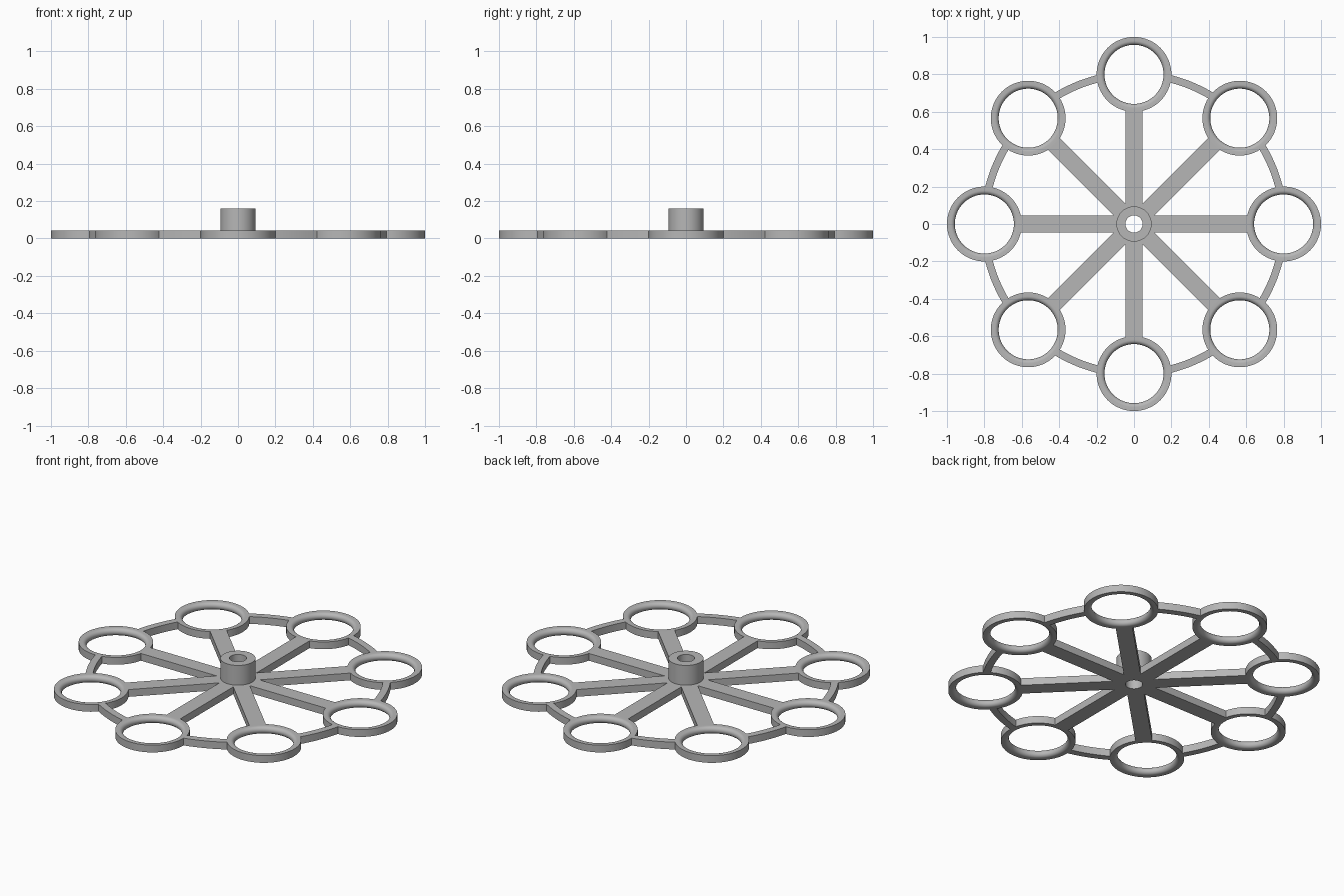
import bpy
import bmesh
from math import sin, cos, pi, radians

cube = bpy.data.objects.get("Cube")
if cube:
    bpy.data.objects.remove(cube)

COUNT = 8          # spokes and rings
THICK = 0.043      # plate thickness
RING_DIST = 0.8    # wheel centre to ring centre
RING_OUT, RING_IN = 0.2, 0.158

grey = bpy.data.materials.new("plain grey")
grey.use_nodes = True
colour = (0.47, 0.47, 0.47, 1)
grey.diffuse_color = colour
grey.node_tree.nodes["Principled BSDF"].inputs["Base Color"].default_value = colour


def sweep(name, profile, start=0, end=2 * pi, steps=64, location=(0, 0, 0)):
    """Turn a closed (radius, z) profile round the z axis, fully or as an arc."""
    closed = end - start > 2 * pi - 0.001
    bm = bmesh.new()
    loops = []
    for i in range(steps if closed else steps + 1):
        a = start + (end - start) * i / steps
        loops.append([bm.verts.new((r * cos(a), r * sin(a), z)) for r, z in profile])
    n = len(profile)
    for i in range(steps):
        p, q = loops[i], loops[(i + 1) % len(loops)]
        for j in range(n):
            k = (j + 1) % n
            bm.faces.new((p[j], q[j], q[k], p[k]))
    if not closed:
        bm.faces.new(loops[0])
        bm.faces.new(loops[-1])
    bmesh.ops.recalc_face_normals(bm, faces=bm.faces)
    return finish(name, bm, location)


def finish(name, bm, location=(0, 0, 0)):
    mesh = bpy.data.meshes.new(name)
    bm.to_mesh(mesh)
    bm.free()
    mesh.materials.append(grey)
    obj = bpy.data.objects.new(name, mesh)
    obj.location = location
    bpy.context.collection.objects.link(obj)
    bpy.ops.object.select_all(action='DESELECT')
    obj.select_set(True)
    bpy.context.view_layer.objects.active = obj
    bpy.ops.object.shade_smooth_by_angle(angle=radians(30))
    return obj


def spoke(name, inner, outer, width, angle):
    bm = bmesh.new()
    bmesh.ops.create_cube(bm, size=1)
    for v in bm.verts:
        v.co.x = (inner + outer) / 2 + v.co.x * (outer - inner)
        v.co.y *= width
        v.co.z = (v.co.z + 0.5) * THICK
    obj = finish(name, bm)
    obj.rotation_euler.z = angle


def rectangle(r0, r1, height):
    return [(r0, 0), (r1, 0), (r1, height), (r0, height)]


# Hub tube with its through hole
sweep("hub", rectangle(0.046, 0.094, 0.16))

# Ring section: straight outer wall, half-round inner wall
half = THICK / 2
ring_profile = [(RING_OUT, 0), (RING_OUT, THICK)]
for i in range(13):
    a = pi / 2 + pi * i / 12
    ring_profile.append((RING_IN + half + half * cos(a), half + half * sin(a)))

# Repeated rings, spokes and rim arcs
step = 2 * pi / COUNT
gap = 0.238        # angle from ring centre to where the rim enters its wall
for i in range(COUNT):
    a = i * step
    sweep(f"ring_{i + 1}", ring_profile,
          location=(RING_DIST * cos(a), RING_DIST * sin(a), 0))
    spoke(f"spoke_{i + 1}", 0.05, 0.612, 0.09, a)
    sweep(f"rim_arc_{i + 1}", rectangle(0.78, 0.82, THICK),
          a + gap, a + step - gap, 12)
